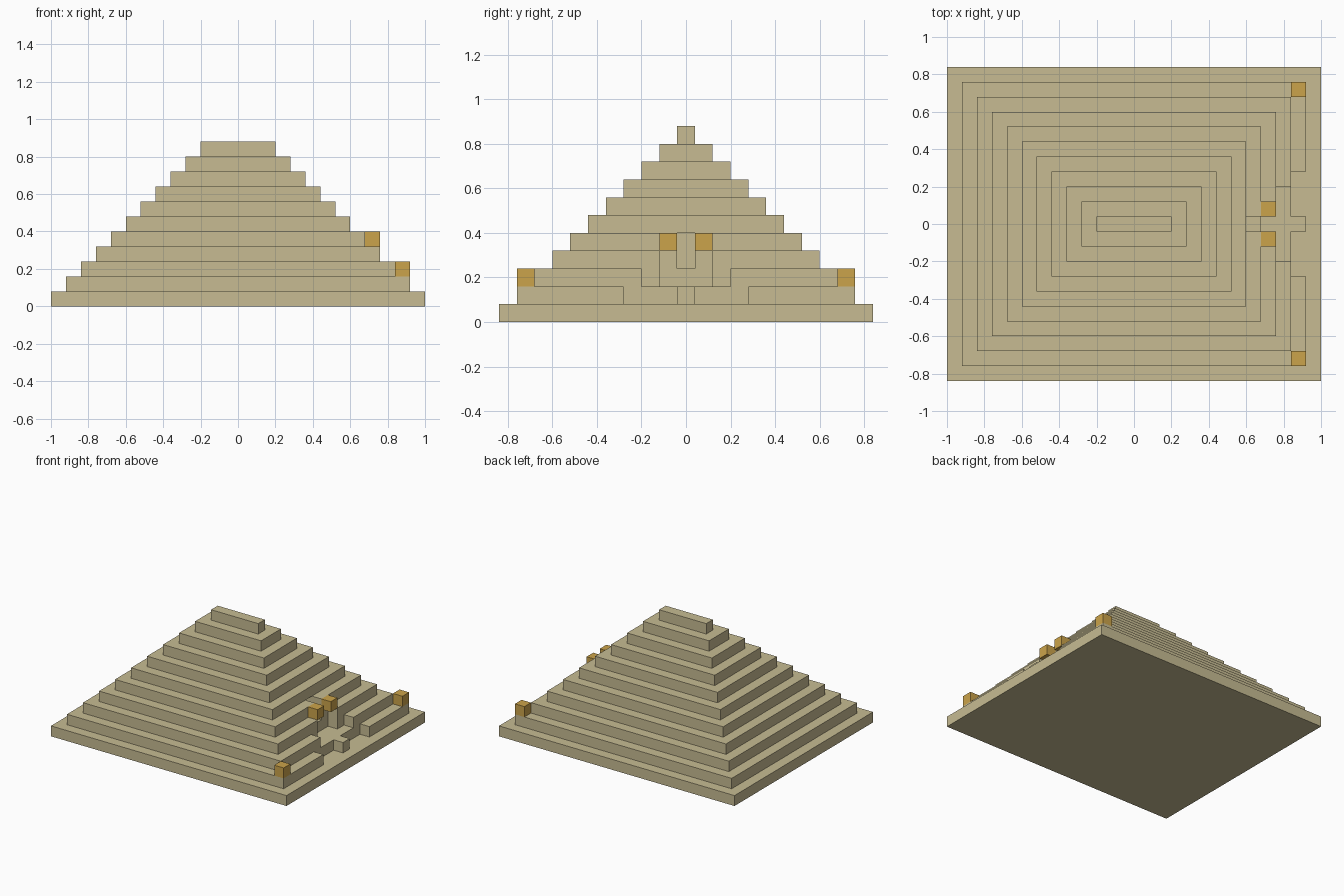
import bpy, bmesh

cube = bpy.data.objects.get("Cube")
if cube:
    bpy.data.objects.remove(cube, do_unlink=True)

STEP = 0.08          # height and inset of every tier
TIERS = 11
TUNNEL = 0.44        # how far in the doorway passage reaches


def material(name, colour):
    mat = bpy.data.materials.new(name)
    mat.use_nodes = True
    mat.diffuse_color = (*colour, 1)
    mat.node_tree.nodes["Principled BSDF"].inputs["Base Color"].default_value = (*colour, 1)
    return mat


sandstone = material("sandstone", (0.57, 0.50, 0.29))
gold = material("gold", (0.60, 0.37, 0.07))


def slab(name, outline, z, mat):
    """Extrude a flat outline one step upwards."""
    bm = bmesh.new()
    base = bm.faces.new([bm.verts.new((x, y, z)) for x, y in outline])
    top = bmesh.ops.extrude_face_region(bm, geom=[base], use_keep_orig=True)["geom"]
    bmesh.ops.translate(bm, vec=(0, 0, STEP),
                        verts=[v for v in top if isinstance(v, bmesh.types.BMVert)])
    bmesh.ops.recalc_face_normals(bm, faces=bm.faces)
    mesh = bpy.data.meshes.new(name)
    bm.to_mesh(mesh)
    bm.free()
    mesh.materials.append(mat)
    obj = bpy.data.objects.new(name, mesh)
    bpy.context.collection.objects.link(obj)


# Entrance cut into the +x side: tier -> (face x, out to half width y)
entrance = {
    1: [(0.92, 0.04), (0.84, 0.28)],     # doorstep and forecourt
    2: [(0.68, 0.12), (0.76, 0.20)],     # landing
    3: [(TUNNEL, 0.04), (0.68, 0.12)],   # alcove and passage
    4: [(TUNNEL, 0.04)],                 # upper passage
}

# Stepped tiers, each outline mirrored across y = 0
for i in range(TIERS):
    hx, hy = 1 - STEP * i, 0.84 - STEP * i
    half, inner = [], None
    for x, y in entrance.get(i, []) + [(hx, hy)]:
        if inner is not None:
            half.append((x, inner))
        half.append((x, y))
        inner = y
    half.append((-hx, hy))
    outline = half + [(x, -y) for x, y in reversed(half)]
    slab(f"tier_{i + 1}", outline, STEP * i, sandstone)

# Gold blocks: two at the corners, two above the doorway
for label, x, y, z in (("corner", 0.88, 0.72, 0.16), ("doorway", 0.72, 0.08, 0.32)):
    for side, s in (("right", -1), ("left", 1)):
        h = STEP / 2
        square = [(x + a * h, s * y + b * h) for a, b in ((-1, -1), (1, -1), (1, 1), (-1, 1))]
        slab(f"{label}_gold_block_{side}", square, z, gold)
